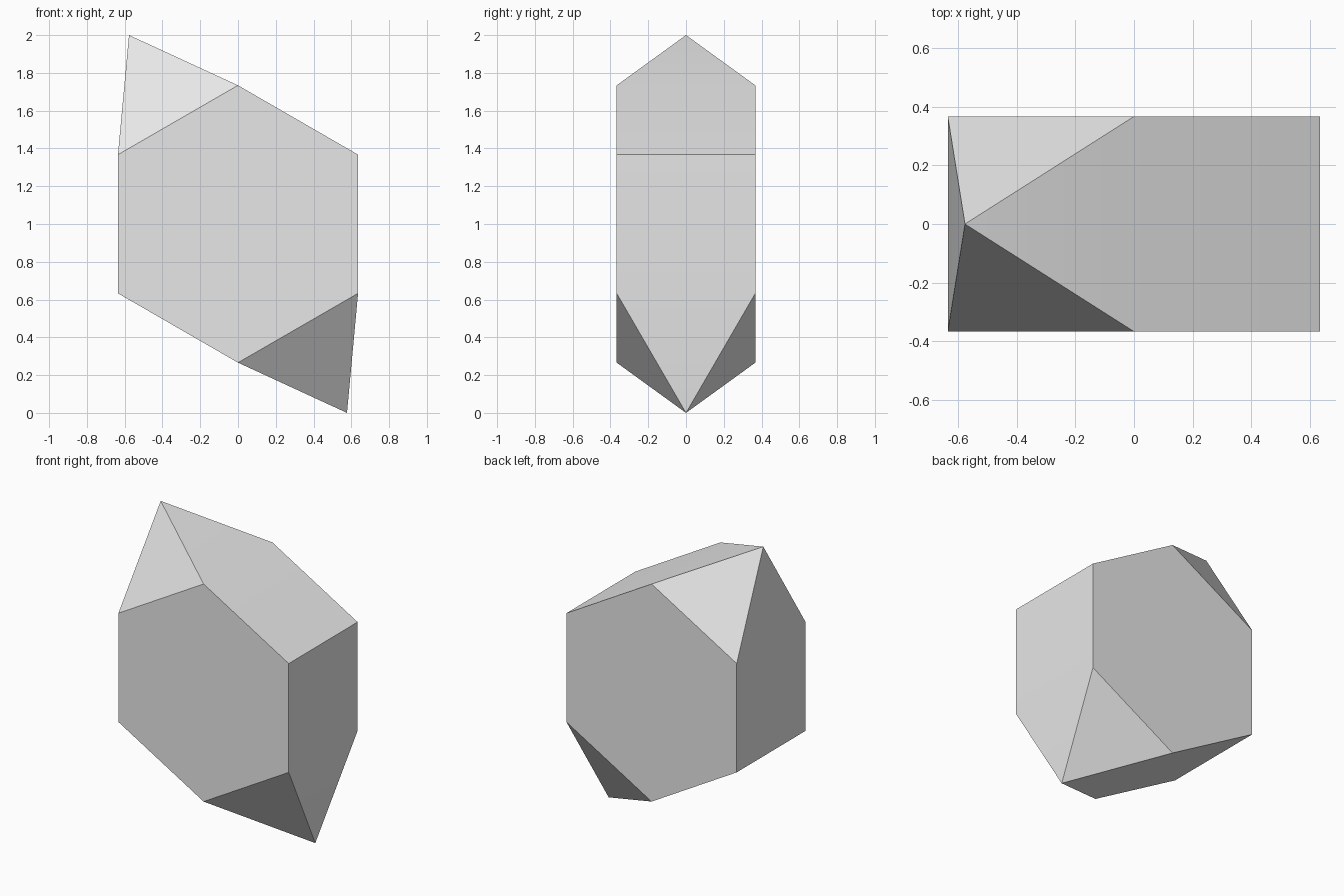
import bpy, bmesh, math

if "Cube" in bpy.data.objects:
    bpy.data.objects.remove(bpy.data.objects["Cube"], do_unlink=True)

RADIUS = 0.734       # hexagon corner radius
HALF_DEPTH = 0.367   # half thickness of the prism

# Grey stone colour
grey = bpy.data.materials.new("light_grey")
grey.use_nodes = True
grey.diffuse_color = (0.8, 0.8, 0.8, 1)
grey.node_tree.nodes["Principled BSDF"].inputs["Base Color"].default_value = (0.8, 0.8, 0.8, 1)

bm = bmesh.new()

# Hexagonal front and back rings
for y in (-HALF_DEPTH, HALF_DEPTH):
    for i in range(6):
        a = math.pi / 2 + i * math.pi / 3
        bm.verts.new((RADIUS * math.cos(a), y, 1 + RADIUS * math.sin(a)))

# Opposite upper right and lower left points
for side in (-1, 1):
    bm.verts.new((0.577 * side, 0, 1 - side))

# Close the crystal with flat facets
bmesh.ops.convex_hull(bm, input=bm.verts)
bmesh.ops.dissolve_limit(bm, angle_limit=math.radians(1), verts=bm.verts, edges=bm.edges)
bmesh.ops.recalc_face_normals(bm, faces=bm.faces)

mesh = bpy.data.meshes.new("crystal")
bm.to_mesh(mesh)
bm.free()
mesh.materials.append(grey)
crystal = bpy.data.objects.new("crystal", mesh)
bpy.context.collection.objects.link(crystal)

# Blend the nearly level facets, keep real edges sharp
bpy.context.view_layer.objects.active = crystal
crystal.select_set(True)
bpy.ops.object.shade_smooth_by_angle(angle=math.radians(30))
